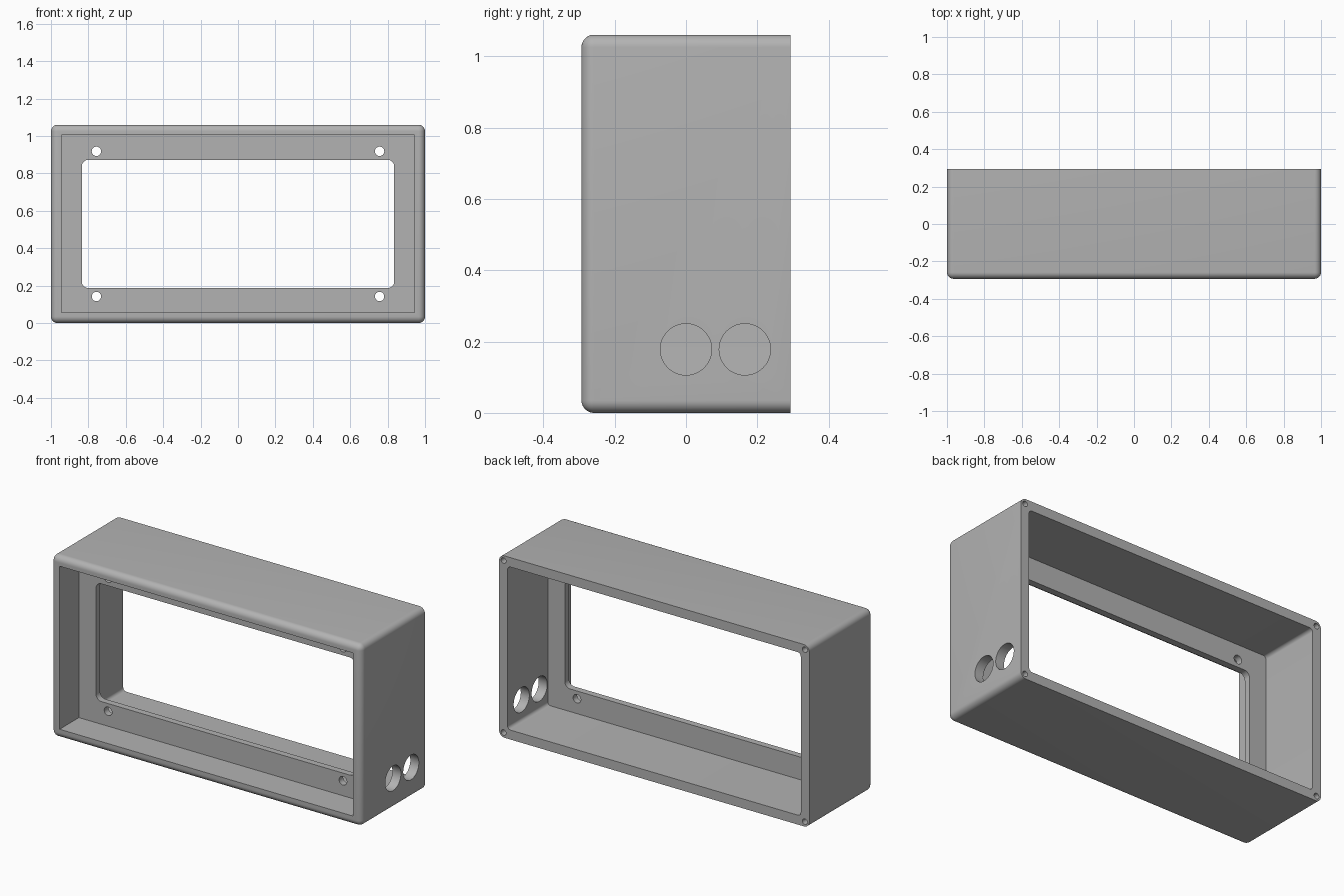
import bpy, bmesh
from mathutils import Matrix, Vector

if "Cube" in bpy.data.objects:
    bpy.data.objects.remove(bpy.data.objects["Cube"], do_unlink=True)

HALF_D, HEIGHT = 0.293, 1.06
MID = HEIGHT / 2

grey = bpy.data.materials.new("grey plastic")
grey.use_nodes = True
grey.diffuse_color = (0.45, 0.45, 0.45, 1)
grey.node_tree.nodes["Principled BSDF"].inputs["Base Color"].default_value = (0.45, 0.45, 0.45, 1)


def finish(name, bm):
    mesh = bpy.data.meshes.new(name)
    bmesh.ops.recalc_face_normals(bm, faces=bm.faces)
    bm.to_mesh(mesh)
    bm.free()
    mesh.materials.append(grey)
    obj = bpy.data.objects.new(name, mesh)
    bpy.context.collection.objects.link(obj)
    return obj


def block(name, half_w, y0, y1, z0, z1, radius=0, rounded=None):
    """Box with the edges chosen by the rule rounded over."""
    bm = bmesh.new()
    size = Matrix.Diagonal((2 * half_w, y1 - y0, z1 - z0, 1))
    place = Matrix.Translation((0, (y0 + y1) / 2, (z0 + z1) / 2))
    bmesh.ops.create_cube(bm, size=1, matrix=place @ size)
    if radius:
        edges = [e for e in bm.edges if rounded(e)]
        bmesh.ops.bevel(bm, geom=edges, offset=radius, segments=8, profile=0.5, affect='EDGES')
    return finish(name, bm)


def rod(name, centre, radius, length, axis):
    bm = bmesh.new()
    turn = Vector((0, 0, 1)).rotation_difference(Vector(axis)).to_matrix().to_4x4()
    bmesh.ops.create_cone(bm, cap_ends=True, segments=48, radius1=radius, radius2=radius,
                          depth=length, matrix=Matrix.Translation(centre) @ turn)
    return finish(name, bm)


def along_y(e):
    return abs(e.verts[0].co.y - e.verts[1].co.y) > 0.001


def not_back(e):
    return min(v.co.y for v in e.verts) < 0


# Outer shell: every edge rounded except around the open back
case = block("enclosure", 1, -HALF_D, HALF_D, 0, HEIGHT, 0.035, not_back)

# Front recess, rear cavity and the window in the panel between them
cutters = [
    block("front_recess_cutter", 0.945, -0.4, -0.115, 0.055, HEIGHT - 0.055),
    block("rear_cavity_cutter", 0.945, -0.077, 0.4, 0.055, HEIGHT - 0.055, 0.02, along_y),
    block("window_cutter", 0.835, -0.2, 0, 0.187, HEIGHT - 0.187, 0.035, along_y),
]

# Panel mounting holes and blind screw holes in the rear corners
for sx in (-1, 1):
    for sz in (-1, 1):
        cutters.append(rod("panel_hole_cutter", (sx * 0.757, -0.1, MID + sz * 0.388), 0.025, 0.1, (0, 1, 0)))
        cutters.append(rod("screw_hole_cutter", (sx * 0.971, HALF_D, MID + sz * 0.501), 0.016, 0.3, (0, 1, 0)))

# Two cable holes through the left wall
for y in (0, 0.165):
    cutters.append(rod("cable_hole_cutter", (0.97, y, 0.178), 0.072, 0.2, (1, 0, 0)))

bpy.context.view_layer.objects.active = case
for cutter in cutters:
    cut = case.modifiers.new("cut", 'BOOLEAN')
    cut.operation, cut.solver, cut.object = 'DIFFERENCE', 'EXACT', cutter
    bpy.ops.object.modifier_apply(modifier=cut.name)
    bpy.data.objects.remove(cutter, do_unlink=True)

bpy.ops.object.select_all(action='DESELECT')
case.select_set(True)
bpy.ops.object.shade_smooth_by_angle(angle=0.6)
